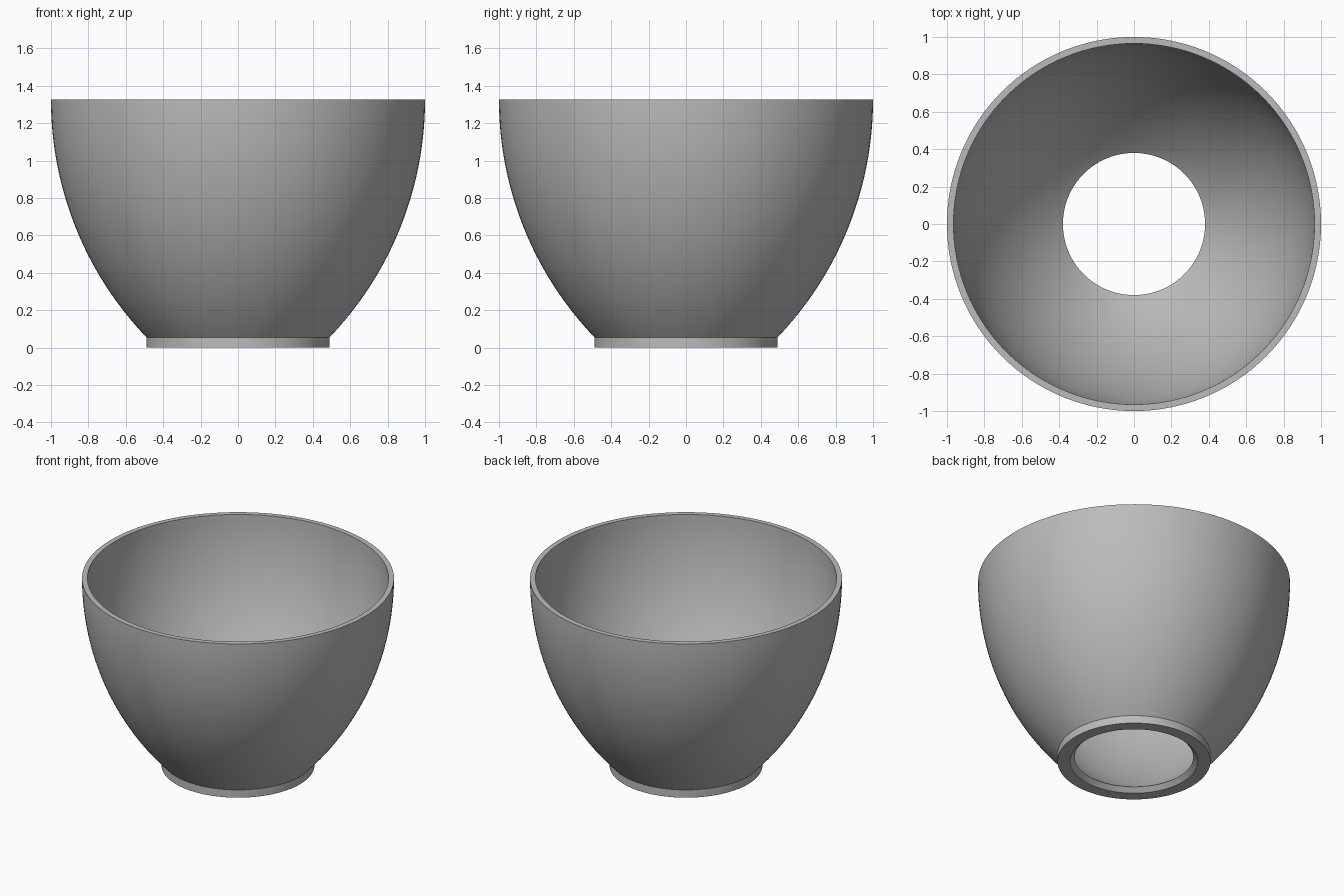
import bpy, bmesh, math

cube = bpy.data.objects.get("Cube")
if cube:
    bpy.data.objects.remove(cube, do_unlink=True)

HEIGHT, FOOT_TOP, WALL = 1.325, 0.055, 0.035
RADIUS, FOOT_RADIUS = 1.0, 0.49
STEPS, SIDES = 32, 128

# Plain grey
grey = bpy.data.materials.new("plain_grey")
grey.use_nodes = True
colour = (0.5, 0.5, 0.5, 1)
grey.diffuse_color = colour
grey.node_tree.nodes["Principled BSDF"].inputs["Base Color"].default_value = colour


def wall_arc(top_radius, bottom_radius, bottom_z):
    """Circular arc, upright at the rim, curving in to the foot."""
    drop, inset = HEIGHT - bottom_z, top_radius - bottom_radius
    bend = (drop ** 2 + inset ** 2) / (2 * inset)
    sweep = math.asin(drop / bend)
    return [(top_radius - bend * (1 - math.cos(sweep * i / STEPS)),
             HEIGHT - bend * math.sin(sweep * i / STEPS)) for i in range(STEPS + 1)]


# Closed section: outer wall, foot ring, open base, inner wall
outer = wall_arc(RADIUS, FOOT_RADIUS, FOOT_TOP)
foot = [(FOOT_RADIUS, 0), (0.41, 0), (0.38, 0.03)]
inner = wall_arc(RADIUS - WALL, 0.41, FOOT_TOP)
section = outer + foot + inner[::-1]

# Turn the section around the upright axis
bm = bmesh.new()
rings = []
for s in range(SIDES):
    a = math.tau * s / SIDES
    rings.append([bm.verts.new((r * math.cos(a), r * math.sin(a), z)) for r, z in section])
for s in range(SIDES):
    here, there = rings[s], rings[(s + 1) % SIDES]
    for i in range(len(section)):
        j = (i + 1) % len(section)
        bm.faces.new((here[i], here[j], there[j], there[i]))
bmesh.ops.recalc_face_normals(bm, faces=bm.faces)

mesh = bpy.data.meshes.new("bowl")
bm.to_mesh(mesh)
bm.free()
mesh.materials.append(grey)
bowl = bpy.data.objects.new("bowl", mesh)
bpy.context.collection.objects.link(bowl)

# Smooth walls with crisp rim and foot edges
bpy.context.view_layer.objects.active = bowl
bowl.select_set(True)
bpy.ops.object.shade_smooth_by_angle(angle=math.radians(25))
